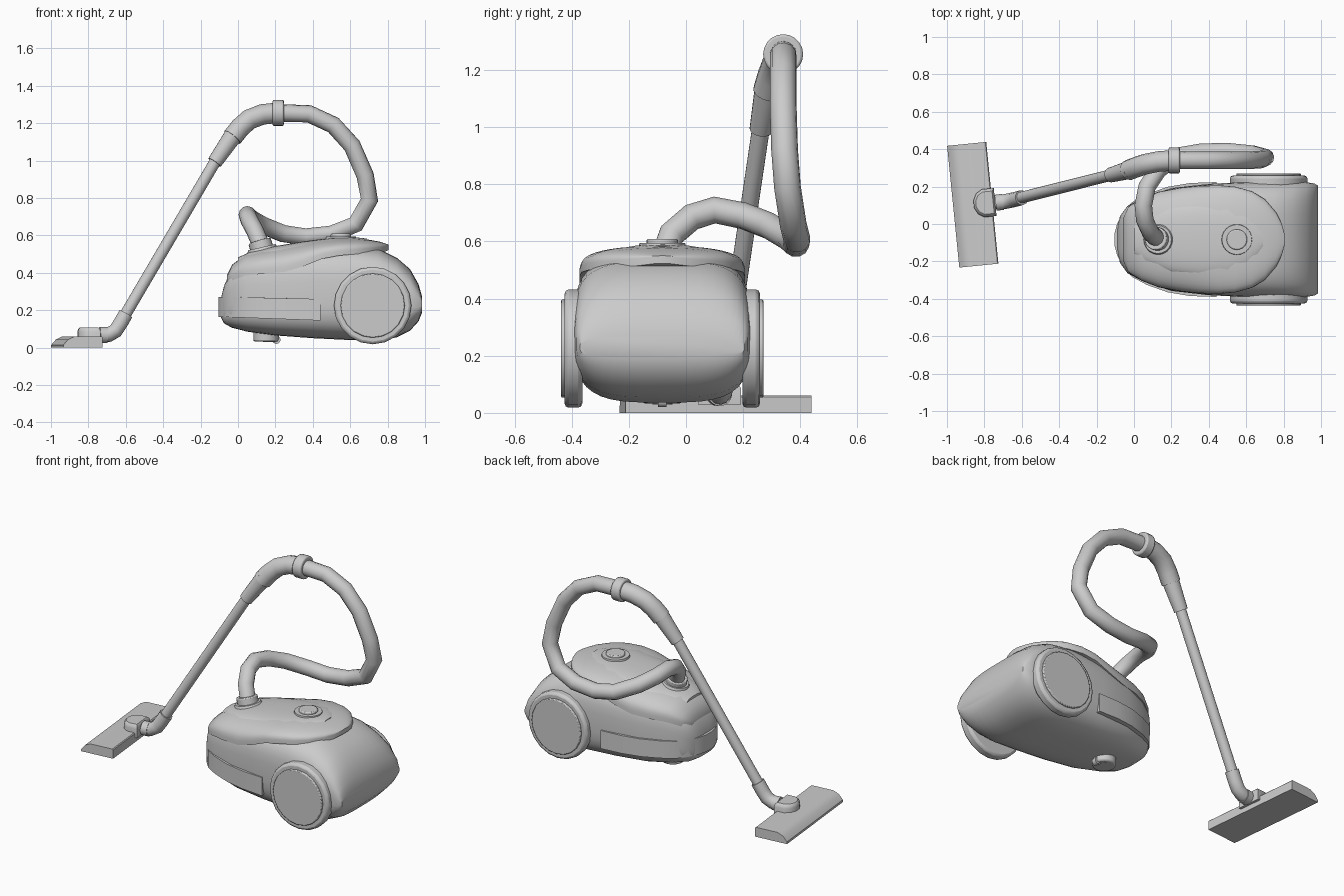
import bpy, bmesh, math
from mathutils import Vector

if "Cube" in bpy.data.objects:
    bpy.data.objects.remove(bpy.data.objects["Cube"])

CY = -0.083  # body centre line


def smooth(ob, angle=35):
    bpy.ops.object.select_all(action='DESELECT')
    ob.select_set(True)
    bpy.context.view_layer.objects.active = ob
    bpy.ops.object.shade_smooth_by_angle(angle=math.radians(angle))
    return ob


def loft(name, rings, angle=35):
    """Skin closed rings of equal length and cap both ends."""
    bm = bmesh.new()
    vs = [[bm.verts.new(p) for p in r] for r in rings]
    n = len(vs[0])
    for a, b in zip(vs, vs[1:]):
        for i in range(n):
            j = (i + 1) % n
            bm.faces.new((a[i], a[j], b[j], b[i]))
    bm.faces.new(vs[0])
    bm.faces.new(vs[-1])
    bmesh.ops.recalc_face_normals(bm, faces=bm.faces)
    me = bpy.data.meshes.new(name)
    bm.to_mesh(me)
    bm.free()
    ob = bpy.data.objects.new(name, me)
    bpy.context.collection.objects.link(ob)
    return smooth(ob, angle)


def rod(name, p, q, r1, r2=None, sides=20, bevel=0.0):
    """Cylinder or cone running from p to q."""
    p, q = Vector(p), Vector(q)
    bpy.ops.mesh.primitive_cone_add(vertices=sides, radius1=r1, radius2=r1 if r2 is None else r2,
                                    depth=(q - p).length, location=(p + q) / 2,
                                    rotation=(q - p).to_track_quat('Z', 'Y').to_euler())
    ob = bpy.context.object
    ob.name = name
    if bevel:
        m = ob.modifiers.new('bevel', 'BEVEL')
        m.width, m.segments, m.limit_method = bevel, 2, 'ANGLE'
    return smooth(ob)


def tube(name, pts, radius):
    """Round hose along a polyline."""
    cu = bpy.data.curves.new(name, 'CURVE')
    cu.dimensions = '3D'
    cu.bevel_depth, cu.bevel_resolution, cu.use_fill_caps = radius, 4, True
    sp = cu.splines.new('POLY')
    sp.points.add(len(pts) - 1)
    for s, p in zip(sp.points, pts):
        s.co = (*p, 1)
    ob = bpy.data.objects.new(name, cu)
    bpy.context.collection.objects.link(ob)
    bpy.ops.object.select_all(action='DESELECT')
    ob.select_set(True)
    bpy.context.view_layer.objects.active = ob
    bpy.ops.object.convert(target='MESH')
    return smooth(bpy.context.object, 50)


def spow(v, e):
    return math.copysign(abs(v) ** e, v)


def body_ring(x, zb, zt, hw, n=3.5, count=40):
    zc, hz = (zb + zt) / 2, (zt - zb) / 2
    ts = [2 * math.pi * (i + 0.5) / count for i in range(count)]
    return [(x, CY + hw * spow(math.cos(t), 2 / n), zc + hz * spow(math.sin(t), 2 / n)) for t in ts]


def lid_ring(x, ze, zt, hw, lip=0.025, n=2.4, count=20):
    pts = [(x, CY + hw, ze)]
    for i in range(count + 1):
        t = math.pi * i / count
        pts.append((x, CY + hw * spow(math.cos(t), 2 / n),
                    ze + lip + (zt - ze - lip) * max(math.sin(t), 0) ** (2 / n)))
    return pts + [(x, CY - hw, ze)]


# Main body: x, bottom, top, half width
body = [(-.09, .16, .27, .06), (-.075, .13, .33, .125), (-.035, .107, .42, .18), (.05, .085, .485, .225),
        (.2, .065, .52, .275), (.4, .05, .545, .298), (.6, .04, .55, .308), (.75, .036, .53, .31),
        (.85, .055, .48, .31), (.92, .09, .42, .307), (.965, .14, .34, .3), (.985, .19, .27, .288)]
loft('body', [body_ring(*s) for s in body])

# Overhanging lid: x, edge height, crown height, half width
lid = [(-.06, .34, .385, .11), (-.03, .36, .445, .175), (.04, .385, .497, .22), (.13, .395, .52, .255),
       (.25, .405, .545, .278), (.35, .435, .562, .288), (.45, .475, .575, .29), (.54, .492, .584, .283),
       (.63, .5, .584, .258), (.7, .505, .577, .215), (.76, .51, .566, .145), (.79, .515, .556, .085),
       (.805, .522, .55, .03)]
loft('lid', [lid_ring(*s) for s in lid])

# Shallow raised panel on the lid
panel = [(.0, .44, .482, .08), (.06, .46, .51, .13), (.2, .49, .543, .18), (.35, .51, .568, .2),
         (.5, .525, .587, .205), (.6, .535, .59, .17), (.66, .54, .587, .11), (.69, .55, .582, .05)]
loft('lid_panel', [lid_ring(*s, lip=.01) for s in panel])

# Bumper band wrapped around the nose: x, offset from centre line
half = [(.44, .307), (.3, .302), (.18, .282), (.07, .243), (-.01, .2), (-.06, .145), (-.09, .085), (-.105, .03)]
path = half + [(x, -d) for x, d in reversed(half)]
band = []
for x, d in path:
    k = (x + .105) / .545
    lo, hi = .165 - .02 * k, .272 - .012 * k
    ix, iy = x + .04 * (1 - k), CY + d * .86
    band.append([(x, CY + d, lo), (x, CY + d, hi), (ix, iy, hi), (ix, iy, lo)])
loft('bumper_band', band)

# Wheels on both sides
for label, s in (('right', -1), ('left', 1)):
    def at(d):
        return (.72, CY + s * d, .225)
    rod(label + '_tyre', at(.28), at(.342), .207, bevel=.015)
    rod(label + '_hubcap', at(.33), at(.354), .172, bevel=.005)

# Swivel castor underneath
rod('castor_base', (.15, CY, .032), (.15, CY, .1), .068, bevel=.01)
rod('castor_fork', (.17, CY, .03), (.17, CY, .06), .035)
rod('castor_wheel', (.205, CY - .015, .042), (.205, CY + .015, .042), .022, sides=14)

# Power button on top
rod('button_ring', (.55, CY, .56), (.55, CY, .595), .086, .08, 24)
rod('button', (.55, CY, .57), (.55, CY, .609), .055, sides=24, bevel=.006)

# Hose socket
rod('socket_base', (.14, CY, .48), (.127, CY, .537), .1, .075)
rod('socket_collar', (.133, CY, .51), (.115, CY + .006, .57), .062, bevel=.006)

# Flexible hose
hose = [(.13, -.083, .53), (.09, -.05, .625), (.058, .02, .685), (.05, .1, .71), (.07, .2, .69),
        (.13, .29, .655), (.24, .365, .61), (.36, .385, .592), (.5, .388, .607), (.63, .375, .66),
        (.703, .355, .79), (.68, .345, .92), (.61, .34, 1.08), (.51, .34, 1.19), (.38, .34, 1.25),
        (.22, .34, 1.255)]
tube('hose', hose, .047)

# Hand grip, coupling ring and rigid wand
rod('hose_ring', (.185, .34, 1.255), (.245, .34, 1.255), .07, bevel=.008)
tube('hand_grip', [(.21, .34, 1.255), (.13, .334, 1.247), (.06, .32, 1.22), (.01, .303, 1.175),
                   (-.03, .288, 1.125)], .055)
rod('wand_collar', (-.015, .292, 1.15), (-.125, .262, .99), .05, .04)
rod('wand', (-.11, .265, 1.015), (-.615, .138, .155), .031)

# Elbow at the bottom of the wand
tube('elbow', [(-.6, .141, .18), (-.63, .133, .128), (-.655, .127, .09), (-.69, .12, .07), (-.715, .117, .067)], .04)
rod('elbow_ring', (-.7, .119, .067), (-.74, .113, .067), .043)
rod('neck', (-.73, .114, .067), (-.82, .103, .067), .033)

# Floor head: sloped profile swept along its length, slightly turned
profile = [(-.105, 0), (.105, 0), (.105, .055), (.1, .06), (-.045, .06), (-.08, .043), (-.105, .014)]
head = loft('floor_head', [[(x, y, z) for x, z in profile] for y in (-.327, .327)])
head.location = (-.862, .103, 0)
head.rotation_euler.z = math.radians(5.7)

# Rounded housing on the floor head
plan = [(.055, -.075), (.055, .075), (-.01, .075), (-.042, .055), (-.06, .02), (-.06, -.02),
        (-.042, -.055), (-.01, -.075)]
housing = loft('head_housing', [[(x * k, y * k, z) for x, y in plan]
                                for k, z in ((1, .03), (1, .085), (.93, .1), (.8, .108))])
housing.location = (-.797, .112, 0)
housing.rotation_euler.z = math.radians(5.7)
